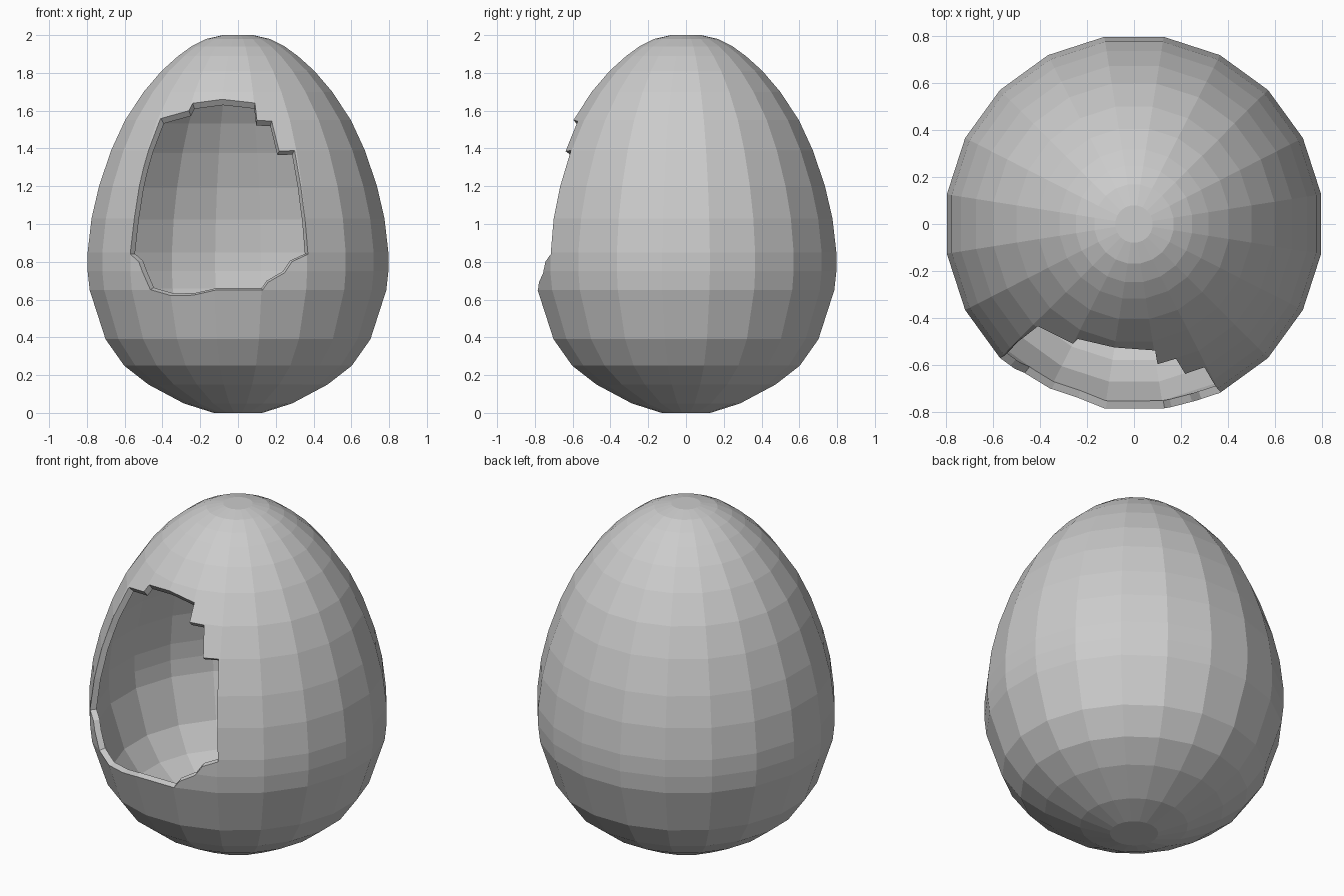
import bpy, bmesh, math
from mathutils import Vector

cube = bpy.data.objects.get("Cube")
if cube:
    bpy.data.objects.remove(cube, do_unlink=True)

SIDES = 20
THICKNESS = 0.035

# Egg profile from bottom to top: (radius, height)
PROFILE = [(.13, 0), (.29, .05), (.48, .15), (.61, .25), (.71, .39), (.795, .65),
           (.806, .75), (.806, .85), (.785, 1.03), (.745, 1.2), (.68, 1.39),
           (.605, 1.55), (.505, 1.7), (.41, 1.81), (.32, 1.89), (.25, 1.94),
           (.17, 1.98), (.08, 2)]

# Broken opening outline seen from the front: (x, z)
OPENING = [(-.57, .84), (-.55, 1.03), (-.5, 1.3), (-.41, 1.56), (-.26, 1.6),
           (-.24, 1.64), (-.08, 1.66), (.09, 1.64), (.1, 1.55), (.18, 1.55),
           (.22, 1.39), (.3, 1.39), (.345, 1.1), (.37, .84), (.29, .8), (.25, .74),
           (.16, .69), (.13, .65), (-.12, .65), (-.24, .62), (-.35, .62),
           (-.47, .65), (-.53, .8)]


def loft(name, rings):
    """Closed mesh through equal-length rings, capped at both ends."""
    bm = bmesh.new()
    loops = [[bm.verts.new(p) for p in ring] for ring in rings]
    for low, high in zip(loops, loops[1:]):
        for i in range(len(low)):
            j = (i + 1) % len(low)
            bm.faces.new((low[i], low[j], high[j], high[i]))
    bm.faces.new(loops[0][::-1])
    bm.faces.new(loops[-1])
    bmesh.ops.recalc_face_normals(bm, faces=bm.faces)
    mesh = bpy.data.meshes.new(name)
    bm.to_mesh(mesh)
    bm.free()
    obj = bpy.data.objects.new(name, mesh)
    bpy.context.collection.objects.link(obj)
    return obj


def radius_at(z):
    for (r0, z0), (r1, z1) in zip(PROFILE, PROFILE[1:]):
        if z <= z1:
            return r0 + (r1 - r0) * (z - z0) / (z1 - z0)
    return 0


def ring(radius, z):
    angles = [math.tau * (i + 0.5) / SIDES for i in range(SIDES)]
    return [(radius * math.cos(a), radius * math.sin(a), z) for a in angles]


# Eggshell material
grey = bpy.data.materials.new("shell grey")
grey.use_nodes = True
colour = (0.6, 0.6, 0.6, 1)
grey.diffuse_color = colour
grey.node_tree.nodes["Principled BSDF"].inputs["Base Color"].default_value = colour

# Hollow faceted shell
shell = loft("eggshell", [ring(r, z) for r, z in PROFILE])
shell.data.materials.append(grey)
solid = shell.modifiers.new("wall", 'SOLIDIFY')
solid.thickness = THICKNESS
solid.offset = -1

# Jagged opening, cut towards the middle of the egg
centre = Vector((0, 0, 0.9))
edge = [Vector((x, -math.sqrt(radius_at(z) ** 2 - x * x), z)) for x, z in OPENING]
cutter = loft("opening_cutter",
              [[centre + (p - centre) * s for p in edge] for s in (0.6, 1.8)])
cutter.data.materials.append(grey)
cutter.hide_render = True
cut = shell.modifiers.new("opening", 'BOOLEAN')
cut.operation = 'DIFFERENCE'
cut.solver = 'EXACT'
cut.object = cutter

# Bake the modifiers and drop the cutter
bpy.context.view_layer.update()
evaluated = shell.evaluated_get(bpy.context.evaluated_depsgraph_get())
baked = bpy.data.meshes.new_from_object(evaluated)
shell.modifiers.clear()
shell.data = baked
bpy.data.objects.remove(cutter, do_unlink=True)
